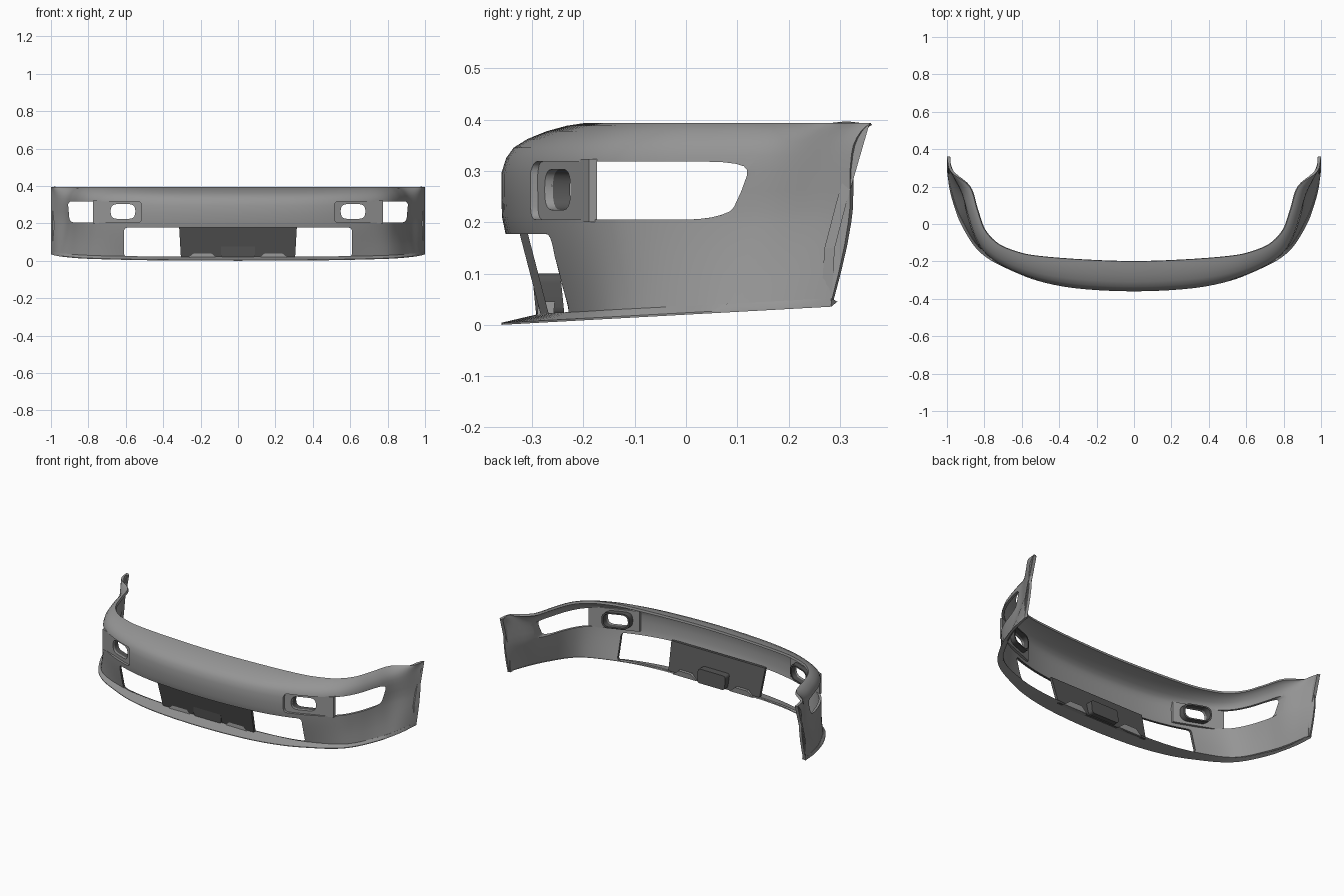
import bpy, bmesh, math
from mathutils import Vector

if "Cube" in bpy.data.objects:
    bpy.data.objects.remove(bpy.data.objects["Cube"])


def material(name, value):
    m = bpy.data.materials.new(name)
    m.use_nodes = True
    m.diffuse_color = (value, value, value, 1)
    m.node_tree.nodes["Principled BSDF"].inputs["Base Color"].default_value = m.diffuse_color
    return m


body_grey = material("body grey", 0.3)
dark_grey = material("dark grey", 0.09)

# Plan contours of one half, from the centre to the tail end
TOP = [(0, -.2), (.29, -.19), (.53, -.17), (.64, -.145), (.73, -.105),
       (.8, -.03), (.84, .08), (.88, .2), (.98, .28), (1, .36)]
MID = [(0, -.36), (.3, -.345), (.51, -.305), (.68, -.24), (.79, -.165),
       (.85, -.07), (.89, .05), (.92, .16), (.965, .25), (1, .32)]
LOW = [(0, -.283), (.3, -.272), (.48, -.255), (.62, -.222), (.77, -.165),
       (.85, -.1), (.92, .02), (.955, .1), (.978, .18), (1, .283)]
LIP = [(0, -.36), (.3, -.345), (.51, -.305), (.66, -.247), (.78, -.185),
       (.86, -.11), (.93, .01), (.963, .1), (.985, .18), (1, .283)]


def blend(a, b, t):
    return [Vector(p).lerp(Vector(q), t) for p, q in zip(a, b)]


def smooth_contour(half, steps=5):
    """Mirror a half contour and run a smooth spline through it."""
    half = [Vector(p) for p in half]
    pts = [Vector((-p.x, p.y)) for p in half[:0:-1]] + half
    pts = [2 * pts[0] - pts[1]] + pts + [2 * pts[-1] - pts[-2]]
    out = []
    for a, b, c, d in zip(pts, pts[1:], pts[2:], pts[3:]):
        for i in range(steps):
            t = i / steps
            out.append(b + (c - a) * t / 2 + (2 * a - 5 * b + 4 * c - d) * t * t / 2
                       + (3 * b - a - 3 * c + d) * t ** 3 / 2)
    return out + [pts[-2]]


def finish(name, bm, mat):
    bmesh.ops.recalc_face_normals(bm, faces=bm.faces)
    mesh = bpy.data.meshes.new(name)
    bm.to_mesh(mesh)
    bm.free()
    obj = bpy.data.objects.new(name, mesh)
    bpy.context.collection.objects.link(obj)
    mesh.materials.append(mat)
    return obj


def activate(obj):
    bpy.ops.object.select_all(action='DESELECT')
    obj.select_set(True)
    bpy.context.view_layer.objects.active = obj


def soften(obj, angle=35):
    activate(obj)
    bpy.ops.object.shade_smooth_by_angle(angle=math.radians(angle))


def loft(name, levels, mat, closed=False):
    """Skin between contours; the underside rises gently towards the tail."""
    bm = bmesh.new()
    rows = []
    for z, half in levels:
        rows.append([bm.verts.new((p.x, p.y, z + (p.y + .36) * .055 * (1 - z / .393)))
                     for p in smooth_contour(half)])
    pairs = list(zip(rows, rows[1:])) + ([(rows[-1], rows[0])] if closed else [])
    for lo, hi in pairs:
        for i in range(len(lo) - 1):
            bm.faces.new((lo[i], lo[i + 1], hi[i + 1], hi[i]))
    if closed:
        bm.faces.new([r[0] for r in rows])
        bm.faces.new([r[-1] for r in rows])
    return finish(name, bm, mat)


def rounded(corners, r, steps=5):
    """Round the corners of a polygon."""
    out = []
    n = len(corners)
    for i in range(n):
        p = Vector(corners[i])
        a = p + (Vector(corners[i - 1]) - p).normalized() * r
        b = p + (Vector(corners[(i + 1) % n]) - p).normalized() * r
        for k in range(steps + 1):
            t = k / steps
            out.append(a * (1 - t) ** 2 + p * 2 * t * (1 - t) + b * t * t)
    return out


def box_outline(x0, x1, z0, z1, r):
    return rounded([(x0, z0), (x1, z0), (x1, z1), (x0, z1)], r)


def prism(name, outline, y0, y1, mat, skew_x=0, skew_z=0):
    """Extrude an x-z outline along y, with the depth skewed along x or z."""
    bm = bmesh.new()
    rings = [[bm.verts.new((p[0], y + skew_x * p[0] + skew_z * p[1], p[1])) for p in outline]
             for y in (y0, y1)]
    bm.faces.new(rings[0])
    bm.faces.new(rings[1])
    n = len(outline)
    for i in range(n):
        j = (i + 1) % n
        bm.faces.new((rings[0][i], rings[0][j], rings[1][j], rings[1][i]))
    return finish(name, bm, mat)


def cut(obj, cutter):
    mod = obj.modifiers.new("cut", 'BOOLEAN')
    mod.operation, mod.solver, mod.object = 'DIFFERENCE', 'EXACT', cutter
    activate(obj)
    bpy.ops.object.modifier_apply(modifier=mod.name)
    bpy.data.objects.remove(cutter)


# Bumper shell
levels = [(.01, LOW), (.07, blend(LOW, MID, .38)), (.13, blend(LOW, MID, .7)),
          (.18, blend(LOW, MID, .9)), (.21, blend(LOW, MID, .98)), (.25, MID), (.295, MID),
          (.325, blend(MID, TOP, .06)), (.345, blend(MID, TOP, .15)),
          (.362, blend(MID, TOP, .32)), (.377, blend(MID, TOP, .55)),
          (.388, blend(MID, TOP, .8)), (.393, TOP)]
shell = loft("bumper_shell", levels, body_grey)
if sum(p.normal.y * p.area for p in shell.data.polygons) > 0:
    shell.data.flip_normals()
solid = shell.modifiers.new("thickness", 'SOLIDIFY')
solid.thickness, solid.offset = .014, -1
activate(shell)
bpy.ops.object.modifier_apply(modifier=solid.name)

# Lower intake and the wrap-round side openings
cut(shell, prism("intake_cutter", box_outline(-.61, .61, .021, .177, .022), -.6, 0, dark_grey))
for side in (-1, 1):
    outline = rounded([(side * x, z) for x, z in
                       ((.515, .205), (.9, .205), (.91, .318), (.515, .318))], .025)
    cut(shell, prism("side_cutter", outline, -.6, .4, body_grey))

# Dark walls inside the lower intake
shell.data.materials.clear()
shell.data.materials.append(body_grey)
shell.data.materials.append(dark_grey)
for p in shell.data.polygons:
    c = p.center
    p.material_index = int(abs(c.x) < .612 and .02 < c.z < .179 and abs(p.normal.y) < .15)
soften(shell)

# Splitter lip along the bottom
lip = loft("splitter_lip", [(0, LIP), (.004, LIP), (.018, LOW),
                            (.01, [(x * .985, y + .012) for x, y in LOW])],
           body_grey, closed=True)
soften(lip)

# Recessed centre panel and its raised block
prism("intake_panel", [(-.305, .012), (.305, .012), (.315, .185), (-.315, .185)],
      -.278, -.262, dark_grey, skew_z=-.26)
block = prism("panel_block", box_outline(-.092, .092, .018, .1, .018),
              -.29, -.235, dark_grey, skew_z=-.1)
soften(block)

for side, label in ((1, "left"), (-1, "right")):
    # Low ramps at the foot of the panel
    prism("panel_ramp_" + label,
          [(side * x, z) for x, z in ((.11, .012), (.27, .012), (.23, .045), (.15, .045))],
          -.292, -.26, body_grey, skew_z=.1)
    # Lamp plate with an oval opening
    plate = prism("lamp_plate_" + label,
                  [(side * x, z) for x, z in ((.505, .2), (.775, .2), (.775, .323), (.505, .323))],
                  -.484, -.468, body_grey, skew_x=side * .38)
    cut(plate, prism("lamp_cutter", box_outline(side * .615 - .066, side * .615 + .066,
                                                .224, .303, .036), -.8, 0, body_grey))
    soften(plate)
    # Collar behind the oval opening
    collar = prism("lamp_collar_" + label,
                   box_outline(side * .615 - .074, side * .615 + .074, .216, .311, .04),
                   -.472, -.435, dark_grey, skew_x=side * .38)
    cut(collar, prism("collar_cutter", box_outline(side * .615 - .066, side * .615 + .066,
                                                   .224, .303, .036), -.8, 0, dark_grey))
    soften(collar)
    # Rear mounting flange on the tail edge
    tail = [(.992, .283, .04), (.992, .29, .15), (.992, .312, .235), (.992, .357, .39)]
    bm = bmesh.new()
    rings = []
    for x, y, z in tail:
        rings.append([bm.verts.new((side * (x + dx), y + dy, z))
                      for dx, dy in ((.008, 0), (-.012, 0), (-.012, -.02), (.0, -.02))])
    for a, b in zip(rings, rings[1:]):
        for i in range(4):
            j = (i + 1) % 4
            bm.faces.new((a[i], a[j], b[j], b[i]))
    bm.faces.new(rings[0])
    bm.faces.new(rings[-1])
    finish("tail_flange_" + label, bm, body_grey)
